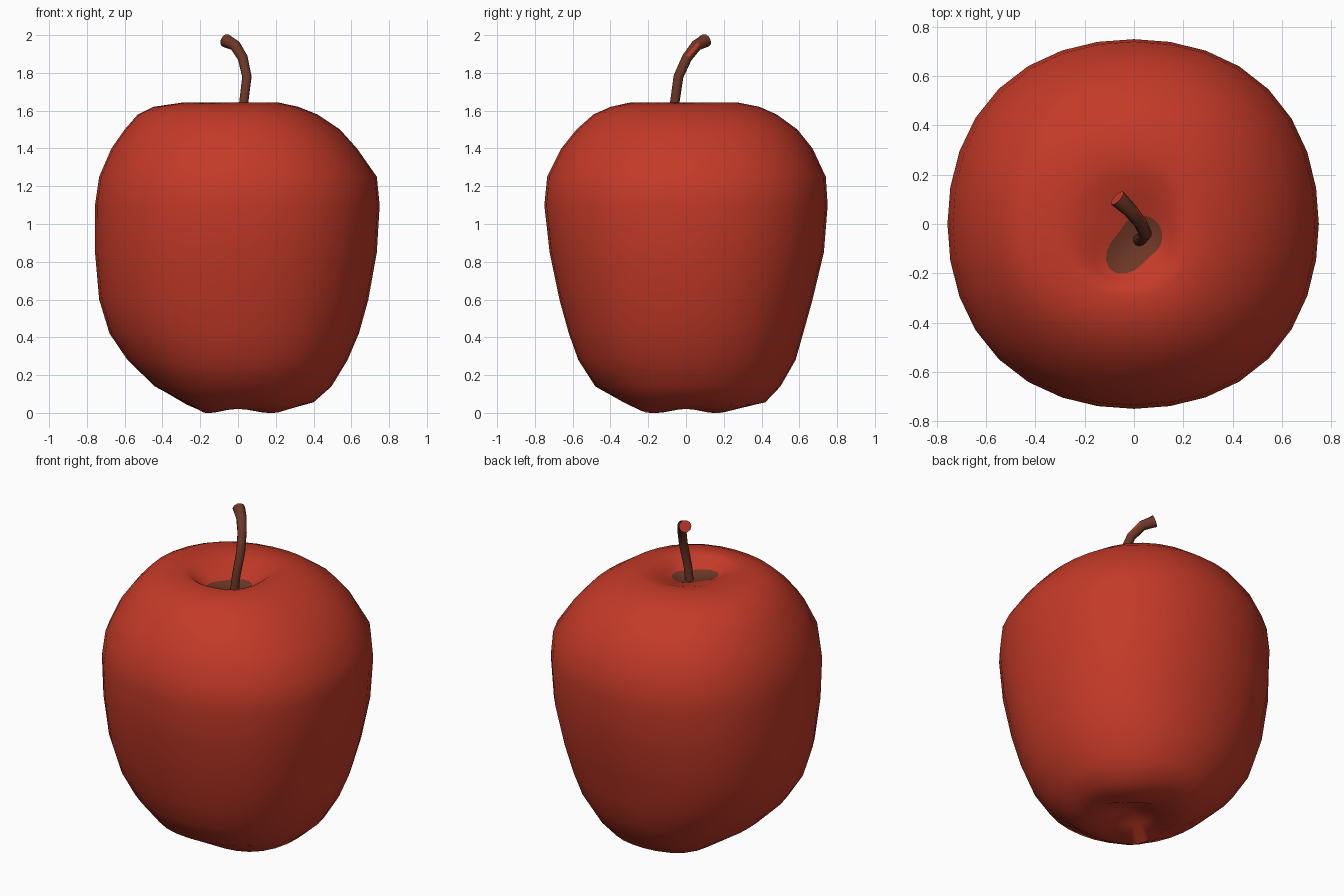
import bpy, bmesh, math
from mathutils import Vector

cube = bpy.data.objects.get("Cube")
if cube:
    bpy.data.objects.remove(cube)


def make_material(name, rgb):
    mat = bpy.data.materials.new(name)
    mat.use_nodes = True
    mat.diffuse_color = (*rgb, 1)
    bsdf = next(n for n in mat.node_tree.nodes if n.type == "BSDF_PRINCIPLED")
    bsdf.inputs["Base Color"].default_value = (*rgb, 1)
    return mat


RED = make_material("apple red", (0.55, 0.042, 0.021))
BROWN = make_material("stem brown", (0.15, 0.038, 0.019))


def skin(name, rings, rule):
    """Join point rings, ordered bottom to top, into a closed smooth mesh."""
    bm = bmesh.new()
    loops = [[bm.verts.new(p) for p in ring] for ring in rings]
    n = len(loops[0])
    for row, (low, high) in enumerate(zip(loops, loops[1:])):
        for i in range(n):
            j = (i + 1) % n
            face = bm.faces.new((low[i], low[j], high[j], high[i]))
            face.material_index = rule(row, i)
    for loop, row in ((loops[0][::-1], -1), (loops[-1], len(loops) - 1)):
        bm.faces.new(loop).material_index = rule(row, 0)
    bmesh.ops.recalc_face_normals(bm, faces=bm.faces)
    mesh = bpy.data.meshes.new(name)
    bm.to_mesh(mesh)
    bm.free()
    obj = bpy.data.objects.new(name, mesh)
    bpy.context.collection.objects.link(obj)
    mesh.materials.append(RED)
    mesh.materials.append(BROWN)
    bpy.ops.object.select_all(action="DESELECT")
    obj.select_set(True)
    bpy.context.view_layer.objects.active = obj
    bpy.ops.object.shade_smooth_by_angle(angle=math.radians(50))
    return obj


# Fruit outline: height, then reach towards +x, +y, -x, -y
OUTLINE = [
    (0.01, 0.25, 0.22, 0.20, 0.25), (0.05, 0.40, 0.42, 0.28, 0.33),
    (0.14, 0.495, 0.50, 0.44, 0.48), (0.28, 0.58, 0.58, 0.585, 0.57),
    (0.42, 0.64, 0.62, 0.68, 0.62), (0.6, 0.69, 0.67, 0.735, 0.67),
    (0.85, 0.735, 0.73, 0.757, 0.722), (1.1, 0.75, 0.75, 0.757, 0.75),
    (1.25, 0.735, 0.74, 0.735, 0.735), (1.4, 0.63, 0.67, 0.67, 0.66),
    (1.5, 0.54, 0.59, 0.60, 0.58), (1.58, 0.42, 0.48, 0.53, 0.49),
    (1.62, 0.32, 0.39, 0.45, 0.40), (1.642, 0.22, 0.28, 0.30, 0.30),
]
ANGLES = [math.tau * i / 32 for i in range(32)]


def fruit_ring(z, px, py, nx, ny):
    ring = []
    for a in ANGLES:
        c, s = math.cos(a), math.sin(a)
        r = (px if c > 0 else nx) * c * c + (py if s > 0 else ny) * s * s
        r *= 1 + 0.03 * math.sin(2 * a) ** 2
        lobe = 0.012 * math.cos(4 * a) * max(0, 1 - z / 0.1)
        ring.append(Vector((r * c, r * s, z + lobe)))
    return ring


def circle(x, y, z, radius):
    return [Vector((x + radius(a) * math.cos(a), y + radius(a) * math.sin(a), z))
            for a in ANGLES]


def blend(a, b, t, z):
    return [Vector((*p.lerp(q, t).xy, z)) for p, q in zip(a, b)]


# Fruit with a hollow underneath and a stained hollow around the stem
body = [fruit_ring(*row) for row in OUTLINE]
stain = circle(0.03, -0.05, 1.572,
               lambda a: 0.085 + 0.1 * max(0, math.cos(a - math.radians(228))) ** 4)
pit = circle(0.03, -0.05, 1.55, lambda a: 0.03)
under = [circle(0.02, 0, 0.09, lambda a: 0.03), circle(0.02, 0, 0.06, lambda a: 0.12)]
top = [blend(body[-1], stain, 0.33, 1.63), blend(body[-1], stain, 0.67, 1.6), stain, pit]
rings = under + body + top
skin("fruit", rings, lambda row, i: int(row >= len(rings) - 2))

# Curved stem: position and radius along its length
STEM = [((0.02, -0.065, 1.53), 0.026), ((0.03, -0.06, 1.64), 0.025),
        ((0.047, -0.04, 1.78), 0.026), ((0.025, 0.005, 1.88), 0.027),
        ((-0.015, 0.055, 1.945), 0.03), ((-0.068, 0.105, 1.972), 0.036)]
points = [Vector(p) for p, r in STEM]
stem = []
for k, (p, r) in enumerate(STEM):
    along = (points[min(k + 1, len(points) - 1)] - points[max(k - 1, 0)]).normalized()
    side = along.cross(Vector((1, 0, 0))).normalized()
    other = along.cross(side)
    stem.append([points[k] + r * (math.cos(t) * side + math.sin(t) * other)
                 for t in (math.tau * i / 10 for i in range(10))])
# The cut tip and one scuff beside it show red
skin("stem", stem, lambda row, i: 0 if row == len(stem) - 1 or (row, i) == (3, 7) else 1)
